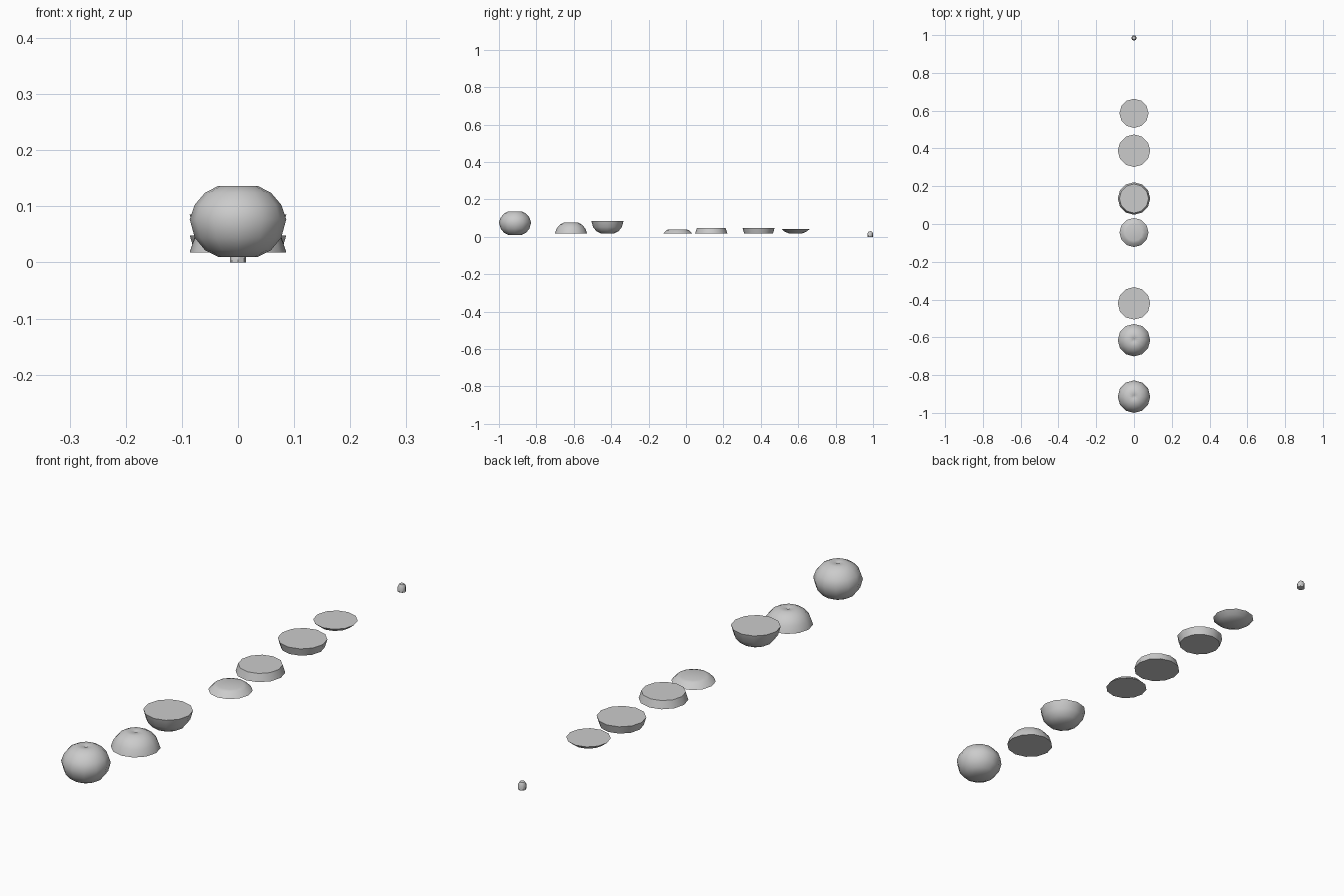
import bpy, bmesh, math

if "Cube" in bpy.data.objects:
    bpy.data.objects.remove(bpy.data.objects["Cube"])


def lathe(name, profile, y, z=0.0, sides=12):
    """Revolve (radius, height) points around a vertical axis and close the ends."""
    bm = bmesh.new()
    rings = []
    for r, h in profile:
        if r == 0:
            rings.append([bm.verts.new((0, y, z + h))] * sides)
        else:
            rings.append([bm.verts.new((r * math.cos(2 * math.pi * i / sides),
                                        y + r * math.sin(2 * math.pi * i / sides),
                                        z + h)) for i in range(sides)])
    for a, b in zip(rings, rings[1:]):
        for i in range(sides):
            j = (i + 1) % sides
            bm.faces.new(list(dict.fromkeys((a[i], a[j], b[j], b[i]))))
    if profile[0][0] > 0:
        bm.faces.new(rings[0][::-1])
    if profile[-1][0] > 0:
        bm.faces.new(rings[-1])
    bmesh.ops.recalc_face_normals(bm, faces=bm.faces)
    mesh = bpy.data.meshes.new(name)
    bm.to_mesh(mesh)
    bm.free()
    obj = bpy.data.objects.new(name, mesh)
    bpy.context.collection.objects.link(obj)
    bpy.ops.object.select_all(action='DESELECT')
    obj.select_set(True)
    bpy.context.view_layer.objects.active = obj
    bpy.ops.object.shade_smooth_by_angle(angle=math.radians(40))
    return obj


# Round body profile: lower and upper halves, with a shallow stem dimple
lower = [(0.035, 0.010), (0.059, 0.022), (0.077, 0.044), (0.086, 0.077)]
upper = [(0.086, 0.077), (0.077, 0.103), (0.059, 0.124), (0.035, 0.1365),
         (0.008, 0.136), (0, 0.130)]

lathe("whole_fruit", lower + upper[1:], -0.914)
lathe("top_half", upper, -0.615, -0.059)
lathe("bottom_half", lower, -0.42, 0.008)

# Slices, from the stem end to the base
lathe("top_slice", [(0.077, 0), (0.059, 0.018), (0.045, 0.022), (0, 0.022)], -0.045, 0.018)
lathe("upper_slice", [(0.086, 0), (0.077, 0.029)], 0.135, 0.018)
lathe("lower_slice", [(0.077, 0), (0.086, 0.030)], 0.388, 0.018)
lathe("bottom_slice", [(0.035, 0), (0.059, 0.010), (0.077, 0.025)], 0.586, 0.018)

# Small end piece with a domed top
lathe("stem_piece", [(0.0145, 0), (0.0145, 0.019), (0.009, 0.028), (0, 0.030)], 0.985, 0, 8)
